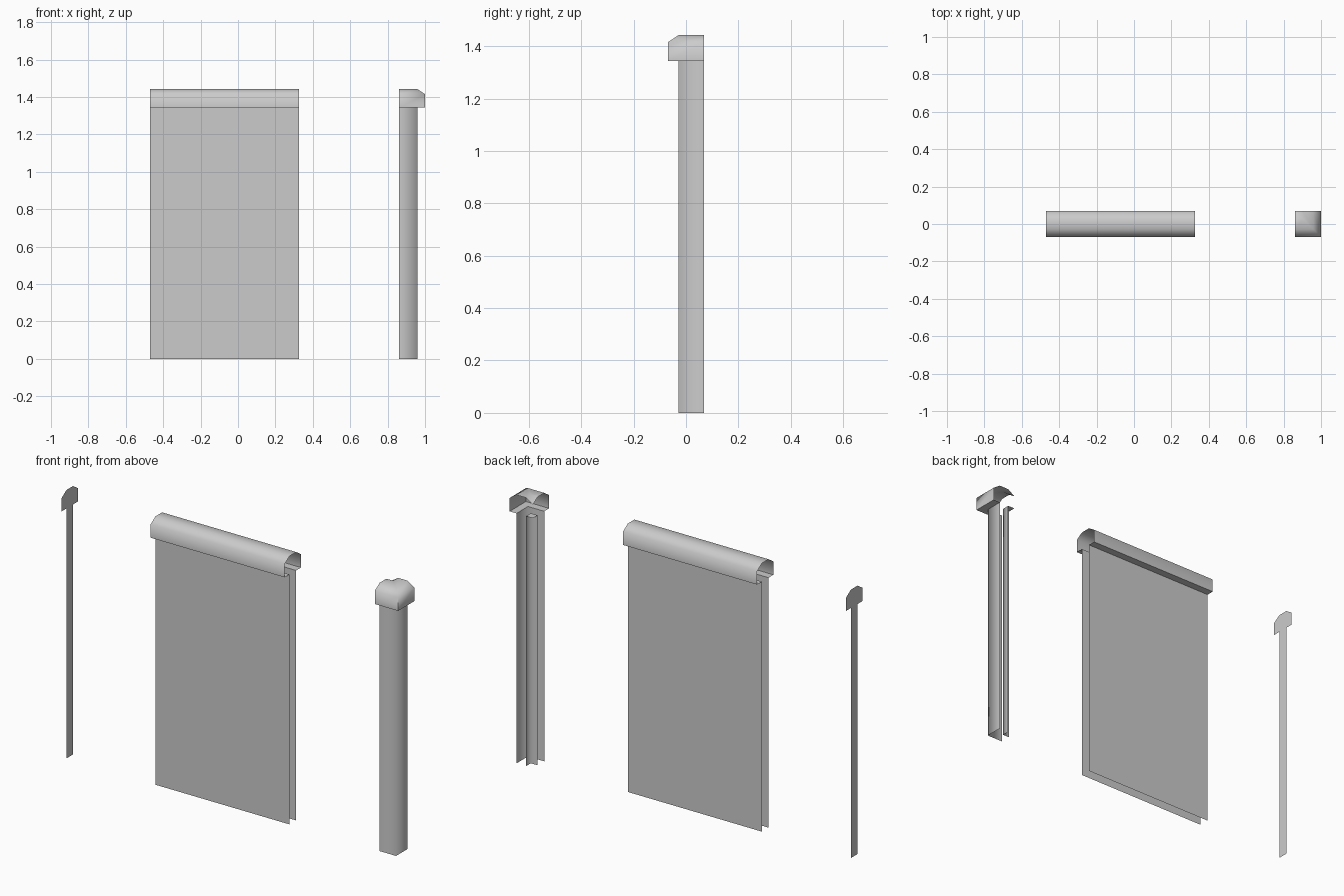
import bpy, bmesh, math

if "Cube" in bpy.data.objects:
    bpy.data.objects.remove(bpy.data.objects["Cube"])

H = 0.069          # half width of coping
B = 0.028          # half width of wall body
Z1, Z2, Z3 = 1.343, 1.415, 1.442
CX = 0.931         # centre of the corner piece

# cross-sections as (offset towards outside/front, height)
FRONT = [(B, 0), (B, Z1)]
COPING = [(B, Z1), (H, Z1), (H, Z2), (B, Z3), (-B, Z3), (-H, Z2), (-H, Z1), (-B, Z1)]
BACK = [(-B, Z1), (-B, 0)]


def straight(o):
    return [(-0.471, -o), (0.326, -o)]


def corner(o):
    return [(CX - H, -o), (CX + o, -o), (CX + o, H)]


def finish(name, bm, angle):
    bmesh.ops.remove_doubles(bm, verts=bm.verts[:], dist=1e-4)
    bmesh.ops.dissolve_degenerate(bm, edges=bm.edges[:], dist=1e-4)
    me = bpy.data.meshes.new(name)
    bm.to_mesh(me)
    bm.free()
    ob = bpy.data.objects.new(name, me)
    bpy.context.collection.objects.link(ob)
    bpy.ops.object.select_all(action='DESELECT')
    ob.select_set(True)
    bpy.context.view_layer.objects.active = ob
    bpy.ops.object.shade_smooth_by_angle(angle=math.radians(angle))
    return ob


def sweep(name, profile, path, angle=65):
    """Open-ended sheet following the path at every profile offset."""
    bm = bmesh.new()
    rows = [[bm.verts.new((x, y, z)) for x, y in path(o)] for o, z in profile]
    for a, b in zip(rows, rows[1:]):
        for i in range(len(a) - 1):
            bm.faces.new((a[i], a[i + 1], b[i + 1], b[i]))
    return finish(name, bm, angle)


# straight wall and outside corner: two skins and a coping each, open at ends and base
for label, path, angle in (("wall", straight, 65), ("corner", corner, 100)):
    sweep(label + "_front_panel", FRONT, path, angle)
    sweep(label + "_back_panel", BACK, path, angle)
    sweep(label + "_coping", COPING, path)

# flat end plate closing the wall section
bm = bmesh.new()
bm.faces.new([bm.verts.new((-1, -o, z)) for o, z in FRONT[:1] + COPING + BACK[1:]])
bmesh.ops.reverse_faces(bm, faces=bm.faces[:])
finish("end_plate", bm, 30)
